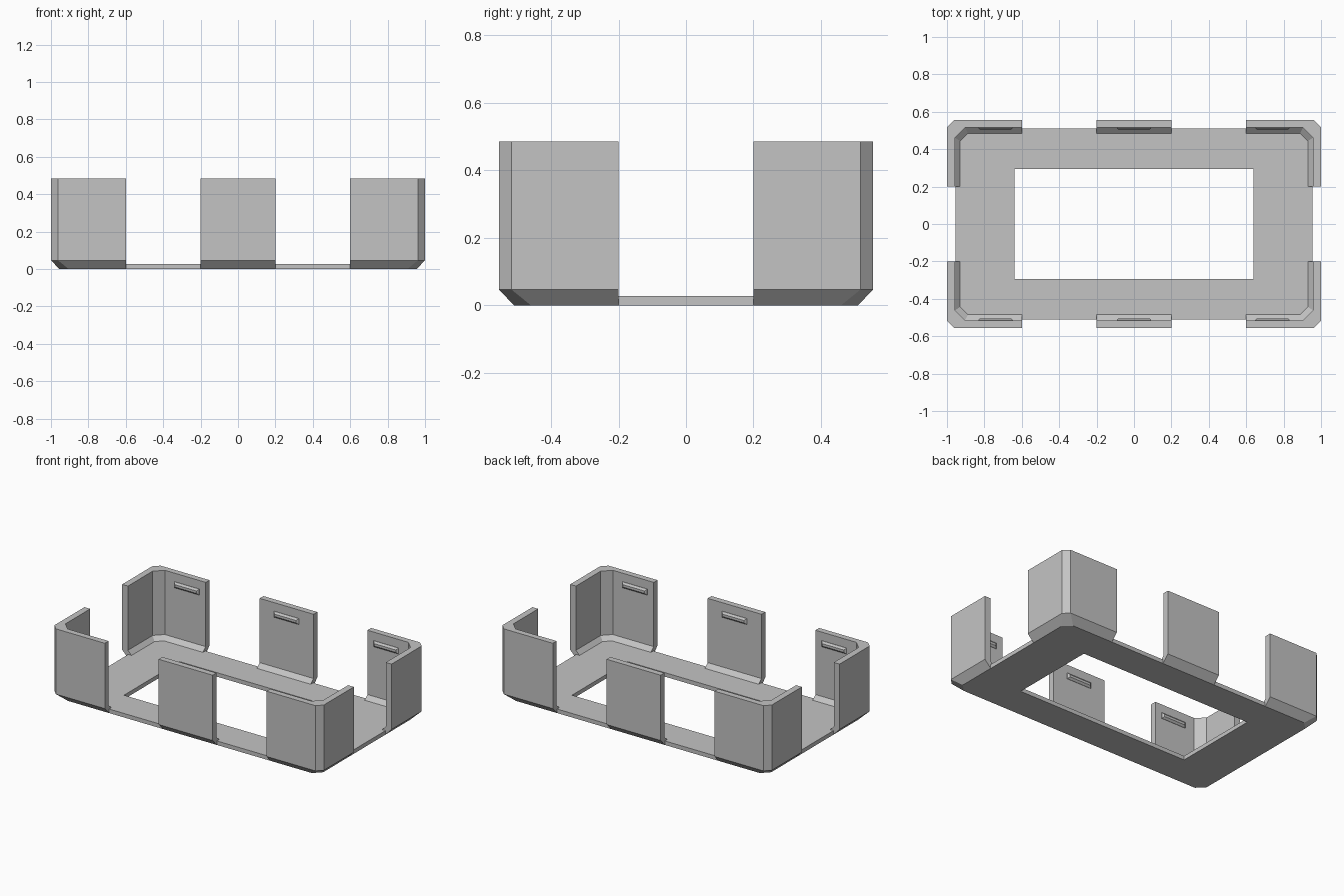
import bpy, bmesh

cube = bpy.data.objects.get("Cube")
if cube:
    bpy.data.objects.remove(cube)

gray = bpy.data.materials.new("plain gray")
gray.use_nodes = True
gray.diffuse_color = (0.55, 0.55, 0.55, 1)
gray.node_tree.nodes["Principled BSDF"].inputs["Base Color"].default_value = (0.55, 0.55, 0.55, 1)

# Wall cross-section: half length, half width, corner cut, height
SECTION = [
    (0.955, 0.51, 0.05, 0.0),
    (1.0, 0.555, 0.037, 0.047),
    (1.0, 0.555, 0.037, 0.485),
    (0.957, 0.515, 0.053, 0.485),
    (0.957, 0.515, 0.053, 0.054),
    (0.93, 0.485, 0.042, 0.027),
]


def loft(name, rings, cap=True, loop=False, sx=1, sy=1):
    """Bridge rings of equal point count into one flat-shaded object."""
    bm = bmesh.new()
    rows = [[bm.verts.new((x * sx, y * sy, z)) for x, y, z in r] for r in rings]
    pairs = list(zip(rows, rows[1:]))
    if loop:
        pairs.append((rows[-1], rows[0]))
    n = len(rows[0])
    for a, b in pairs:
        for i in range(n):
            j = (i + 1) % n
            bm.faces.new((a[i], a[j], b[j], b[i]))
    if cap:
        bm.faces.new(rows[0])
        bm.faces.new(rows[-1])
    bmesh.ops.recalc_face_normals(bm, faces=bm.faces)
    mesh = bpy.data.meshes.new(name)
    bm.to_mesh(mesh)
    bm.free()
    mesh.materials.append(gray)
    obj = bpy.data.objects.new(name, mesh)
    bpy.context.collection.objects.link(obj)


def cut_rect(hx, hy, c, z):
    """Rectangle with cut corners, two points per corner."""
    pts = []
    for sx, sy in ((1, 1), (-1, 1), (-1, -1), (1, -1)):
        pair = [(sx * hx, sy * (hy - c), z), (sx * (hx - c), sy * hy, z)]
        pts += pair if sx * sy > 0 else pair[::-1]
    return pts


def rect(cx, hx, y, cz, hz):
    return [(cx + a * hx, y, cz + b * hz)
            for a, b in ((-1, -1), (1, -1), (1, 1), (-1, 1))]


# Base frame with rectangular opening
T = 0.027
loft("base_frame", [cut_rect(0.955, 0.51, 0.05, 0), cut_rect(0.955, 0.51, 0.05, T),
                    cut_rect(0.64, 0.295, 0, T), cut_rect(0.64, 0.295, 0, 0)],
     cap=False, loop=True)


def clip(name, cx, sx, sy):
    """Small tapered ridge on the inner face of a wall."""
    loft(name, [rect(cx, 0.092, 0.518, 0.408, 0.02),
                rect(cx, 0.092, 0.513, 0.408, 0.02),
                rect(cx, 0.08, 0.502, 0.408, 0.008)], sx=sx, sy=sy)


for sy, end in ((-1, "front"), (1, "back")):
    # Middle tab
    loft(end + "_middle_tab", [[(x, hy, z) for hx, hy, c, z in SECTION]
                               for x in (-0.2, 0.2)], sy=sy)
    clip(end + "_middle_clip", 0, 1, sy)
    # Corner walls
    for sx, side in ((-1, "right"), (1, "left")):
        rings = [[(0.6, hy, z) for hx, hy, c, z in SECTION],
                 [(hx - c, hy, z) for hx, hy, c, z in SECTION],
                 [(hx, hy - c, z) for hx, hy, c, z in SECTION],
                 [(hx, 0.2, z) for hx, hy, c, z in SECTION]]
        loft(f"{end}_{side}_corner_wall", rings, sx=sx, sy=sy)
        clip(f"{end}_{side}_clip", 0.74, sx, sy)

# Merge the doubled points of the square opening
frame = bpy.data.objects["base_frame"].data
bm = bmesh.new()
bm.from_mesh(frame)
bmesh.ops.remove_doubles(bm, verts=bm.verts, dist=0.0001)
bmesh.ops.recalc_face_normals(bm, faces=bm.faces)
bm.to_mesh(frame)
bm.free()
